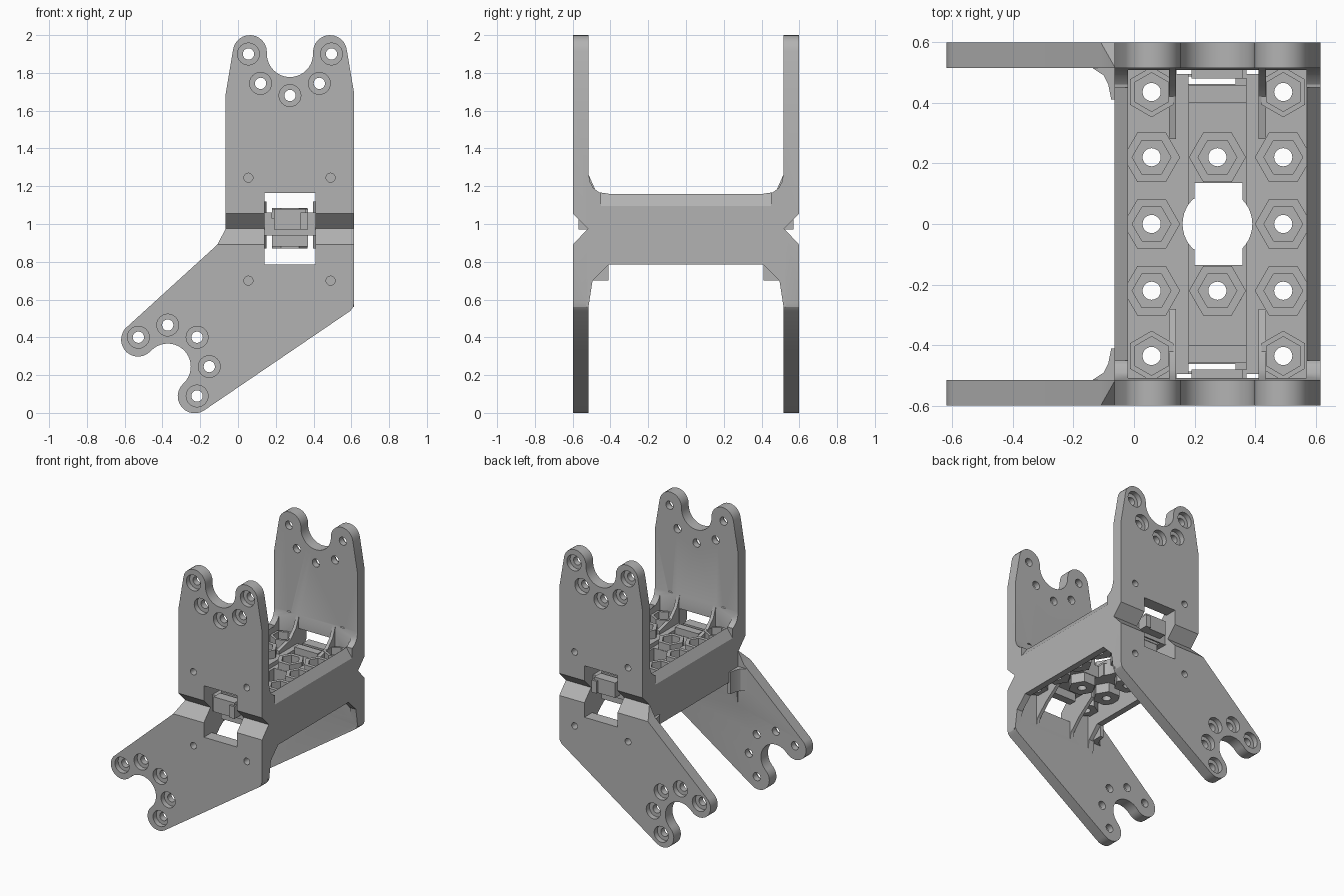
import bpy, bmesh, math
from mathutils import Vector

if "Cube" in bpy.data.objects:
    bpy.data.objects.remove(bpy.data.objects["Cube"])

grey = bpy.data.materials.new("bracket grey")
grey.diffuse_color = (0.45, 0.45, 0.45, 1)
grey.use_nodes = True
grey.node_tree.nodes["Principled BSDF"].inputs["Base Color"].default_value = grey.diffuse_color
AXES = {"x": lambda a, b, t: (t, a, b), "y": lambda a, b, t: (a, t, b),
        "z": lambda a, b, t: (a, b, t)}


def prism(name, pts, axis, lo, hi):
    """Extrude a flat outline along one axis."""
    bm = bmesh.new()
    place = AXES[axis]
    base = [bm.verts.new(place(a, b, lo)) for a, b in pts]
    top = [bm.verts.new(place(a, b, hi)) for a, b in pts]
    bm.faces.new(base)
    bm.faces.new(top)
    for i in range(len(pts)):
        j = (i + 1) % len(pts)
        bm.faces.new((base[i], base[j], top[j], top[i]))
    bmesh.ops.recalc_face_normals(bm, faces=bm.faces)
    me = bpy.data.meshes.new(name)
    bm.to_mesh(me)
    bm.free()
    ob = bpy.data.objects.new(name, me)
    bpy.context.collection.objects.link(ob)
    me.materials.append(grey)
    return ob


def box(name, x0, x1, y0, y1, z0, z1):
    return prism(name, [(x0, y0), (x1, y0), (x1, y1), (x0, y1)], "z", z0, z1)


def ring(cx, cy, r, n=20, start=0.0):
    return [(cx + r * math.cos(start + 2 * math.pi * i / n),
             cy + r * math.sin(start + 2 * math.pi * i / n)) for i in range(n)]


def boolean(target, other, op):
    m = target.modifiers.new("bool", "BOOLEAN")
    m.operation, m.object, m.solver = op, other, "EXACT"
    bpy.context.view_layer.objects.active = target
    bpy.ops.object.modifier_apply(modifier=m.name)
    bpy.data.objects.remove(other)


def cut(target, other):
    boolean(target, other, "DIFFERENCE")


def add(target, other):
    boolean(target, other, "UNION")


def arc(cx, cy, r, a0, a1, n):
    return [(cx + r * math.cos(math.radians(a0 + (a1 - a0) * i / n)),
             cy + r * math.sin(math.radians(a0 + (a1 - a0) * i / n))) for i in range(n + 1)]


def turned(pts, centre, deg):
    c, s = math.cos(math.radians(deg)), math.sin(math.radians(deg))
    return [(centre[0] + c * x - s * y, centre[1] + s * x + c * y) for x, y in pts]


# Forked plate ends: the same fork at the top and, turned, at the lower left
fork = (arc(-0.212, 0.01, 0.09, 171, 0, 12) + arc(0, 0, 0.122, 180, 360, 20)
        + arc(0.212, 0.01, 0.09, 180, 5, 12))
fork_holes = arc(0, 0, 0.22, 180, 360, 4)
UP, LOW = ((0.275, 1.90), 0), ((-0.372, 0.245), 135)
outline = (turned(fork, *UP) + [(0.615, 1.69), (0.615, 0.585), (0.61, 0.56), (0.595, 0.54)]
           + turned(fork, *LOW) + [(-0.11, 0.89), (-0.065, 0.975), (-0.065, 1.69)])
small_holes = [(x, z) for x in (0.055, 0.49) for z in (0.70, 1.245)]


def side_plate(name, s):
    ob = prism(name, outline, "y", s * 0.515, s * 0.598)
    for x, z in turned(fork_holes, *UP) + turned(fork_holes, *LOW):
        cut(ob, prism("hole", ring(x, z, 0.03), "y", -s * 0.1 + s * 0.5, s * 0.7))
        cut(ob, prism("counterbore", ring(x, z, 0.058, 24), "y", s * 0.56, s * 0.7))
    for x, z in small_holes:
        cut(ob, prism("hole", ring(x, z, 0.024), "y", s * 0.4, s * 0.7))
    return ob


# Bridge between the plates, with filleted corners
half = [(0.53, 1.27), (0.515, 1.26), (0.507, 1.22), (0.49, 1.19), (0.46, 1.168), (0.41, 1.16)]
low = [(0.41, 0.785), (0.495, 0.70), (0.515, 0.57), (0.53, 0.56)]
bridge = prism("bracket", half + [(-y, z) for y, z in half[::-1]]
               + [(-y, z) for y, z in low[::-1]] + low, "x", -0.065, 0.615)

# Sloped upper edges along both long sides
for e, d in ((0.615, 1), (-0.065, -1)):
    cut(bridge, prism("edge", [(e + d * 0.02, 1.07), (e + d * 0.02, 1.25), (e - d * 0.045, 1.25),
                               (e - d * 0.045, 1.16), (e, 1.095)], "y", -0.45, 0.45))

# Hollow above and below the floor
cut(bridge, box("cavity", -0.02, 0.568, -0.507, 0.507, 1.06, 1.4))
cut(bridge, box("cavity", -0.02, 0.568, -0.507, 0.507, 0.4, 0.94))
cut(bridge, box("channel", 0.18, 0.37, -0.507, 0.507, 1.03, 1.4))

# Central opening and cable slots
cut(bridge, box("opening", 0.20, 0.357, -0.135, 0.135, 0.5, 1.3))
cut(bridge, prism("opening", [(0.275 + max(-0.115, min(0.115, x)), max(-0.085, min(0.085, y)))
                              for x, y in ring(0, 0, 0.115, 40)], "z", 0.5, 1.3))
for s in (-1, 1):
    cut(bridge, box("slot", 0.18, 0.335, *sorted((s * 0.462, s * 0.486)), 0.5, 1.3))

# Hexagonal nut bosses: (x, y, top, turn)
bosses = [(x, y, 1.12, math.pi / 6 if abs(y) > 0.4 else 0)
          for x in (0.058, 0.492) for y in (-0.435, -0.22, 0, 0.22, 0.435)]
bosses += [(0.275, y, 1.085, 0) for y in (-0.22, 0.22)]
for x, y, top, a in bosses:
    r = 0.083 if abs(y) > 0.4 else 0.094
    add(bridge, prism("boss", ring(x, y, r, 6, a), "z", 0.87, top))
for x, y, top, a in bosses:
    cut(bridge, prism("nut", ring(x, y, 0.064, 6, a), "z", top - 0.06, 1.4))
    cut(bridge, prism("bolt", ring(x, y, 0.03), "z", 0.5, 1.4))

# Side plates, corner gussets and cable tabs
top_rib = [(0.53, 1.26), (0.515, 1.26), (0.48, 1.18), (0.42, 1.12), (0.28, 1.085),
           (0.28, 1.0), (0.53, 1.0)]
low_rib = [(0.53, 0.58), (0.515, 0.60), (0.495, 0.70), (0.41, 0.785), (0.28, 0.88),
           (0.28, 0.98), (0.53, 0.98)]
for name, s in (("front_plate", -1), ("back_plate", 1)):
    add(bridge, side_plate(name, s))
    for x in (0.127, 0.423):
        for rib in (top_rib, low_rib):
            add(bridge, prism("gusset", [(s * y, z) for y, z in rib], "x", x - 0.012, x + 0.012))
    add(bridge, box("tab", 0.18, 0.37, *sorted((s * 0.40, s * 0.458)), 0.88, 1.08))
    # flared corner where the lower arm meets the bridge
    add(bridge, prism("flare", [(-0.05, s * 0.41), (-0.075, s * 0.41), (-0.085, s * 0.46),
                                (-0.10, s * 0.49), (-0.14, s * 0.516), (-0.14, s * 0.53),
                                (-0.05, s * 0.53)], "z", 0.70, 0.862))

# Folding grooves, windows and the clip tongues inside them
for s in (-1, 1):
    cut(bridge, prism("groove", [(s * 0.52, 0.975), (s * 0.62, 1.077), (s * 0.62, 0.868)],
                      "x", -0.8, 0.8))
    cut(bridge, box("window", 0.14, 0.41, *sorted((s * 0.495, s * 0.65)), 0.785, 1.165))
    add(bridge, box("tongue", 0.19, 0.36, *sorted((s * 0.48, s * 0.555)), 0.97, 1.08))
    add(bridge, box("catch", 0.33, 0.37, *sorted((s * 0.48, s * 0.57)), 0.97, 1.06))

bpy.ops.object.select_all(action="DESELECT")
bridge.select_set(True)
bpy.context.view_layer.objects.active = bridge
bpy.ops.object.shade_smooth_by_angle(angle=math.radians(25))
